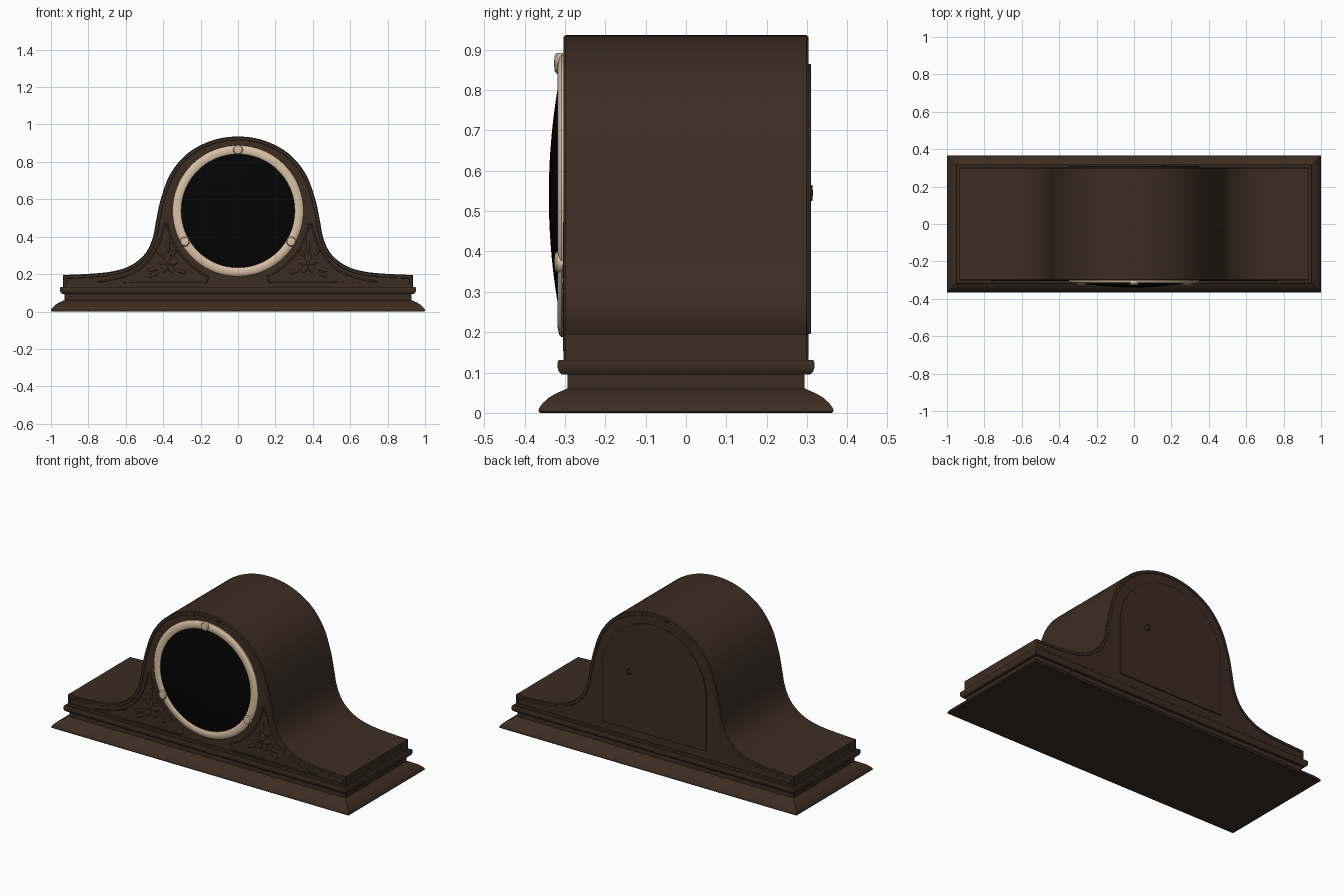
import bpy, bmesh, math
from mathutils import Vector, Matrix

if "Cube" in bpy.data.objects:
    bpy.data.objects.remove(bpy.data.objects["Cube"])

def material(name, rgb):
    m = bpy.data.materials.new(name)
    m.diffuse_color = (*rgb, 1)
    m.use_nodes = True
    m.node_tree.nodes["Principled BSDF"].inputs["Base Color"].default_value = m.diffuse_color
    return m

WOOD = material("dark walnut", (0.044, 0.026, 0.016))
BRASS = material("pale brass", (0.70, 0.54, 0.37))
GLASS = material("black glass", (0.001, 0.001, 0.001))

def finish(bm, name, mat):
    bmesh.ops.recalc_face_normals(bm, faces=bm.faces)
    me = bpy.data.meshes.new(name)
    bm.to_mesh(me)
    bm.free()
    ob = bpy.data.objects.new(name, me)
    me.materials.append(mat)
    bpy.context.collection.objects.link(ob)
    return ob

def spline(pts, n=6):
    """Smooth curve through 2D points."""
    p = [Vector(q) for q in [pts[0], *pts, pts[-1]]]
    out = []
    for i in range(1, len(p) - 2):
        a, b, c, d = p[i - 1:i + 3]
        for k in range(n):
            t = k / n
            out.append(0.5 * (2 * b + (c - a) * t + (2 * a - 5 * b + 4 * c - d) * t * t
                              + (3 * b - a - 3 * c + d) * t ** 3))
    return [tuple(v) for v in out] + [tuple(p[-1])]

def shrink(outline, dist):
    """Move a counter-clockwise outline inward with mitred corners."""
    out = []
    n = len(outline)
    for i in range(n):
        a, b, c = (Vector(outline[j % n]) for j in (i - 1, i, i + 1))
        e, f = (b - a).normalized(), (c - b).normalized()
        n1, n2 = Vector((-e.y, e.x)), Vector((-f.y, f.x))
        out.append(tuple(b + (n1 + n2) * dist / (1 + n1.dot(n2))))
    return out

def layered(name, outline, layers, mat):
    """Skin an x-z outline through (y, inset) layers and cap both ends."""
    bm = bmesh.new()
    rings = [[bm.verts.new((x, y, z)) for x, z in shrink(outline, d)] for y, d in layers]
    n = len(outline)
    for a, b in zip(rings, rings[1:]):
        for i in range(n):
            j = (i + 1) % n
            bm.faces.new((a[i], a[j], b[j], b[i]))
    bm.faces.new(rings[0])
    bm.faces.new(rings[-1])
    return finish(bm, name, mat)

def lathe(name, profile, centre, mat, seg=72):
    """Revolve (radius, y) points about a y-directed axis."""
    bm = bmesh.new()
    rings = []
    for r, y in profile:
        if r == 0:
            rings.append([bm.verts.new((centre[0], y, centre[1]))] * seg)
        else:
            rings.append([bm.verts.new((centre[0] + r * math.cos(a), y, centre[1] + r * math.sin(a)))
                          for a in (2 * math.pi * k / seg for k in range(seg))])
    for a, b in zip(rings, rings[1:]):
        for i in range(seg):
            j = (i + 1) % seg
            bm.faces.new(list(dict.fromkeys((a[i], a[j], b[j], b[i]))))
    return finish(bm, name, mat)

def tube(name, pts, y, radius):
    cu = bpy.data.curves.new(name, 'CURVE')
    cu.dimensions = '3D'
    cu.bevel_depth = radius
    cu.bevel_resolution = 2
    s = cu.splines.new('POLY')
    s.points.add(len(pts) - 1)
    for q, (x, z) in zip(s.points, pts):
        q.co = (x, y, z, 1)
    s.use_cyclic_u = True
    cu.materials.append(WOOD)
    ob = bpy.data.objects.new(name, cu)
    bpy.context.collection.objects.link(ob)

# Moulded plinth: stacked rectangles (half depth, z), width grows with it
bm = bmesh.new()
rings = []
for d, z in [(0.362, 0), (0.366, 0.004), (0.364, 0.012), (0.355, 0.024), (0.341, 0.037), (0.323, 0.048),
             (0.302, 0.057), (0.293, 0.061), (0.293, 0.095), (0.308, 0.095), (0.315, 0.102),
             (0.318, 0.112), (0.318, 0.126), (0.315, 0.131), (0.295, 0.131)]:
    w = d + 0.634
    rings.append([bm.verts.new((sx * w, sy * d, z)) for sx, sy in ((-1, -1), (1, -1), (1, 1), (-1, 1))])
for a, b in zip(rings, rings[1:]):
    for i in range(4):
        j = (i + 1) % 4
        bm.faces.new((a[i], a[j], b[j], b[i]))
bm.faces.new(rings[0])
bm.faces.new(rings[-1])
finish(bm, "plinth", WOOD)

# Humped case with chamfered rim and slightly sunk front and back
half = [(0.80, 0.201), (0.68, 0.213), (0.58, 0.243), (0.50, 0.305), (0.457, 0.39),
        (0.437, 0.49), (0.413, 0.60), (0.362, 0.735), (0.27, 0.845), (0.14, 0.914), (0, 0.936)]
hump = spline(half + [(-x, z) for x, z in half[-2::-1]])
outline = [(0.935, 0.128), (0.935, 0.195)] + hump + [(-0.935, 0.195), (-0.935, 0.128)]
rim = [(0.298, 0), (0.303, 0.004), (0.303, 0.018), (0.301, 0.020)]
layered("case", outline, [(-y, d) for y, d in rim[::-1]] + rim, WOOD)

# Dial: bezel, domed glass, three bosses
C = (0, 0.538)
lathe("bezel", [(0.350, -0.295), (0.350, -0.309), (0.345, -0.314), (0.328, -0.318), (0.311, -0.317),
                (0.304, -0.313), (0.302, -0.300)], C, BRASS)
lathe("dial_glass", [(0.306, -0.300), (0.306, -0.311)]
      + [(0.306 * k / 8, -0.340 + 0.029 * (k / 8) ** 2) for k in range(7, -1, -1)], C, GLASS)
for k, deg in enumerate((90, 210, 330)):
    a = math.radians(deg)
    lathe(f"bezel_boss_{k}", [(0.026, -0.305), (0.026, -0.319), (0.021, -0.325), (0.014, -0.326), (0, -0.327)],
          (0.328 * math.cos(a), C[1] + 0.328 * math.sin(a)), BRASS, 20)

# Spandrels: moulded border and carved flower on each side
arc = [(0.385 * math.cos(math.radians(t)), C[1] + 0.385 * math.sin(math.radians(t)))
       for t in range(-66, -9, 4)]
sweep = spline([(0.39, 0.47), (0.43, 0.35), (0.50, 0.25), (0.60, 0.19), (0.76, 0.155)])
border = [(0.17, 0.155)] + arc + sweep

def petal(bm, x, z, deg, length, width):
    """Flattened ellipsoid starting at x, z and pointing along deg."""
    a = math.radians(deg)
    m = (Matrix.Translation((x + math.cos(a) * length / 2, -0.300, z + math.sin(a) * length / 2))
         @ Matrix.Rotation(-a, 4, 'Y') @ Matrix.Diagonal((length / 2, 0.006, width / 2, 1)))
    bmesh.ops.create_uvsphere(bm, u_segments=12, v_segments=8, radius=1, matrix=m)

for s, side in ((-1, "left"), (1, "right")):
    tube(f"spandrel_border_{side}", [(s * x, z) for x, z in border], -0.300, 0.005)
    bm = bmesh.new()
    fx, fz = 0.375, 0.255
    for k in range(5):
        petal(bm, fx, fz, 90 + 72 * k, 0.058, 0.034)
    for dx, dz, deg, ln in ((0, 0.05, 90, 0.09), (0.03, 0.04, 55, 0.05), (-0.02, 0.04, 125, 0.04),
                            (0.045, -0.02, -15, 0.07), (0.05, -0.045, -25, 0.06),
                            (-0.045, -0.03, 200, 0.06)):
        petal(bm, fx + dx, fz + dz, deg, ln, 0.022)
    petal(bm, fx - 0.012, fz, 0, 0.024, 0.024)
    for v in bm.verts:
        v.co.x *= s
    finish(bm, f"carved_flower_{side}", WOOD)

# Arched back door with a small knob
arch = [(0.35 * math.cos(math.pi * k / 40), 0.515 + 0.35 * math.sin(math.pi * k / 40)) for k in range(41)]
layered("back_door", [(0.35, 0.195)] + arch + [(-0.35, 0.195)], [(0.29, 0), (0.308, 0), (0.310, 0.003)], WOOD)
lathe("door_knob", [(0.020, 0.305), (0.020, 0.312), (0.016, 0.314), (0.012, 0.311), (0.008, 0.314), (0, 0.315)],
      (0.165, 0.545), WOOD, 20)

# Smooth shading with sharp edges kept
for ob in bpy.data.objects:
    ob.select_set(ob.type == 'MESH')
bpy.context.view_layer.objects.active = bpy.data.objects["case"]
bpy.ops.object.shade_smooth_by_angle(angle=math.radians(32))
